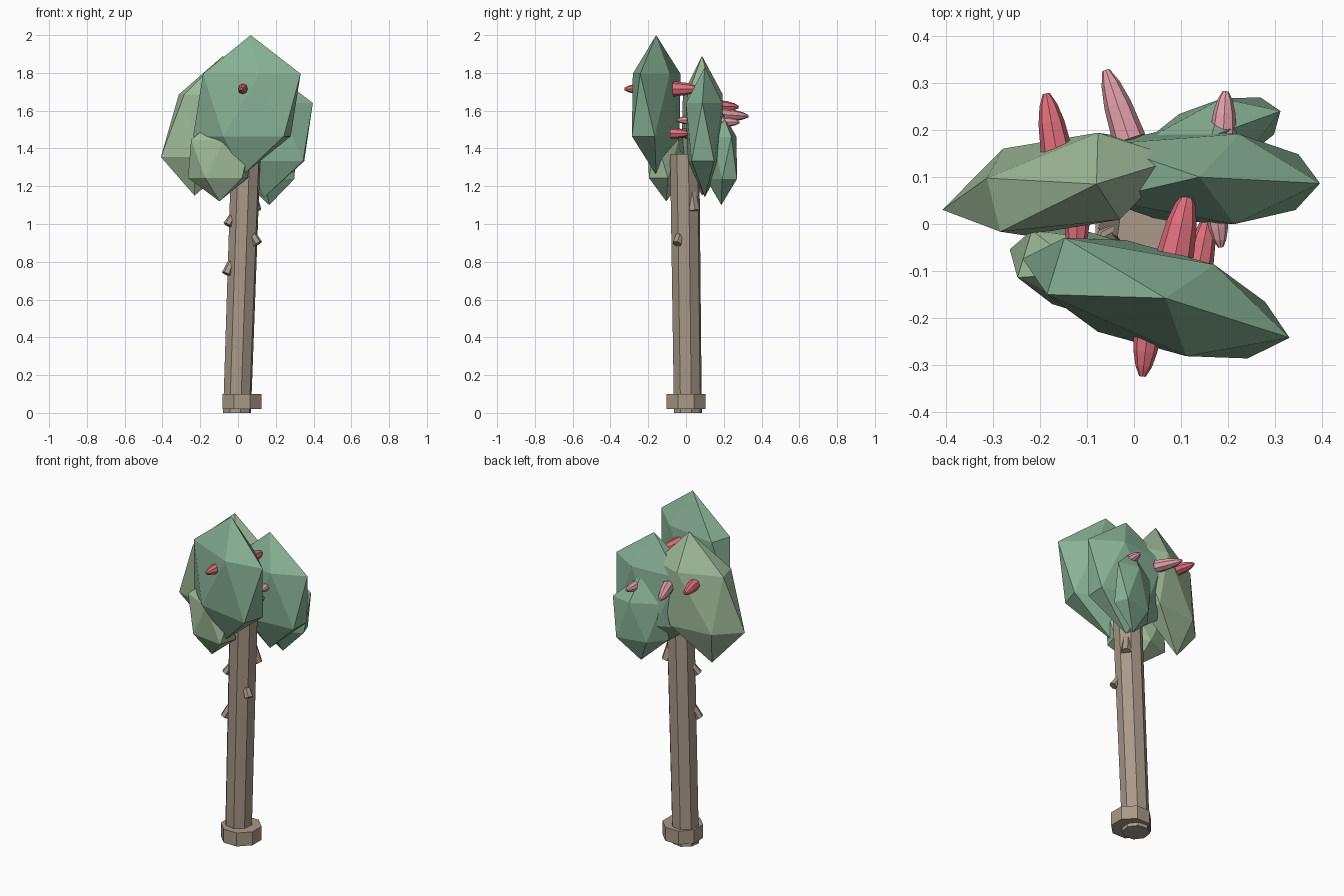
import bpy, bmesh, math
from mathutils import Vector, Matrix

if "Cube" in bpy.data.objects:
    bpy.data.objects.remove(bpy.data.objects["Cube"])


def mat(name, rgb):
    m = bpy.data.materials.new(name)
    m.diffuse_color = (*rgb, 1)
    m.use_nodes = True
    m.node_tree.nodes["Principled BSDF"].inputs["Base Color"].default_value = m.diffuse_color
    return m


BARK = mat("bark", (0.40, 0.32, 0.25))
LEAF = mat("leaf", (0.25, 0.45, 0.31))
LIGHT_LEAF = mat("light_leaf", (0.36, 0.51, 0.33))
RED = mat("red_fruit", (0.74, 0.16, 0.20))
PINK = mat("pink_fruit", (0.76, 0.35, 0.40))


def finish(bm, name, material):
    bmesh.ops.recalc_face_normals(bm, faces=bm.faces)
    me = bpy.data.meshes.new(name)
    bm.to_mesh(me)
    bm.free()
    me.materials.append(material)
    ob = bpy.data.objects.new(name, me)
    bpy.context.collection.objects.link(ob)
    return ob


def tube(name, start, end, profile, material, sides=8, phase=0.0, level=False):
    """Loft (fraction, radius) rings from start to end; level keeps rings horizontal."""
    a, b = Vector(start), Vector(end)
    rot = Matrix() if level else (b - a).to_track_quat('Z', 'Y').to_matrix().to_4x4()
    bm = bmesh.new()
    rings = []
    for t, r in profile:
        rings.append([bm.verts.new(a.lerp(b, t) + rot @ Vector((
            r * math.cos(phase + math.tau * i / sides),
            r * math.sin(phase + math.tau * i / sides), 0))) for i in range(sides)])
    for lo, hi in zip(rings, rings[1:]):
        for i in range(sides):
            j = (i + 1) % sides
            bm.faces.new((lo[i], lo[j], hi[j], hi[i]))
    bm.faces.new(rings[0])
    bm.faces.new(rings[-1])
    return finish(bm, name, material)


def leaf_cluster(name, centre, size, angle, material, lean=0.0):
    """Flattened 20-sided leaf mass, turned about z; lean shifts the top along x."""
    bm = bmesh.new()
    bmesh.ops.create_icosphere(bm, subdivisions=1, radius=1)
    m = (Matrix.Translation(centre) @ Matrix.Rotation(math.radians(angle), 4, 'Z')
         @ Matrix.Diagonal((*size, 1)))
    bm.transform(m)
    for v in bm.verts:
        v.co.x += lean * (v.co.z - centre[2]) / size[2]
    return finish(bm, name, material)


# Trunk and its base collar
tube("trunk", (-0.005, 0.01, 0), (0.042, -0.007, 1.37), [(0, 0.076), (1, 0.08)],
     BARK, phase=0.25, level=True)
tube("base_collar", (0.021, 0, 0.02), (0.021, 0, 0.1), [(0, 0.112), (1, 0.112)],
     BARK, phase=math.pi / 8, level=True)

# Broken twig stubs, pointing down and outward: start, end, end radius
stubs = [((0.0, 0.0, 0.87), (-0.062, -0.035, 0.735), 0.025),
         ((0.0, 0.0, 1.09), (-0.056, -0.035, 0.995), 0.023),
         ((0.05, -0.02, 0.99), (0.105, -0.048, 0.895), 0.025),
         ((0.06, 0.02, 1.24), (0.094, 0.045, 1.07), 0.03)]
for start, end, r in stubs:
    tube("twig_stub", start, end, [(0, r * 0.65), (1, r)], BARK, sides=6)

# Leaf masses
leaf_cluster("front_leaves", (0.047, -0.158, 1.63), (0.322, 0.12, 0.37), -17, LEAF, 0.02)
leaf_cluster("right_leaves", (0.14, 0.1, 1.487), (0.287, 0.113, 0.345), -3, LEAF)
leaf_cluster("left_leaves", (-0.155, 0.085, 1.52), (0.253, 0.112, 0.37), 14, LIGHT_LEAF, 0.075)
leaf_cluster("lower_front_leaves", (-0.098, -0.105, 1.345), (0.195, 0.1, 0.225), -17, LIGHT_LEAF)
leaf_cluster("lower_back_leaves", (0.165, 0.187, 1.35), (0.175, 0.08, 0.25), 20, LEAF)

# Tapered fruits: base point, tip point, radius
fruits = [((0.03, -0.22, 1.715), (0.018, -0.325, 1.715), 0.031, RED),
          ((-0.165, 0.155, 1.625), (-0.187, 0.278, 1.62), 0.034, RED),
          ((-0.01, 0.18, 1.58), (-0.06, 0.328, 1.57), 0.036, PINK),
          ((0.19, 0.19, 1.54), (0.195, 0.283, 1.54), 0.029, PINK),
          ((0.088, -0.065, 1.715), (0.115, 0.066, 1.715), 0.04, RED),
          ((0.14, -0.08, 1.48), (0.16, 0.02, 1.48), 0.03, RED),
          ((0.175, 0.03, 1.55), (0.185, -0.05, 1.55), 0.025, PINK),
          ((-0.12, 0.02, 1.48), (-0.125, -0.09, 1.48), 0.028, RED)]
for start, end, r, material in fruits:
    tube("fruit", start, end, [(0, r), (0.5, r * 0.82), (0.8, r * 0.56), (1, r * 0.22)], material)
